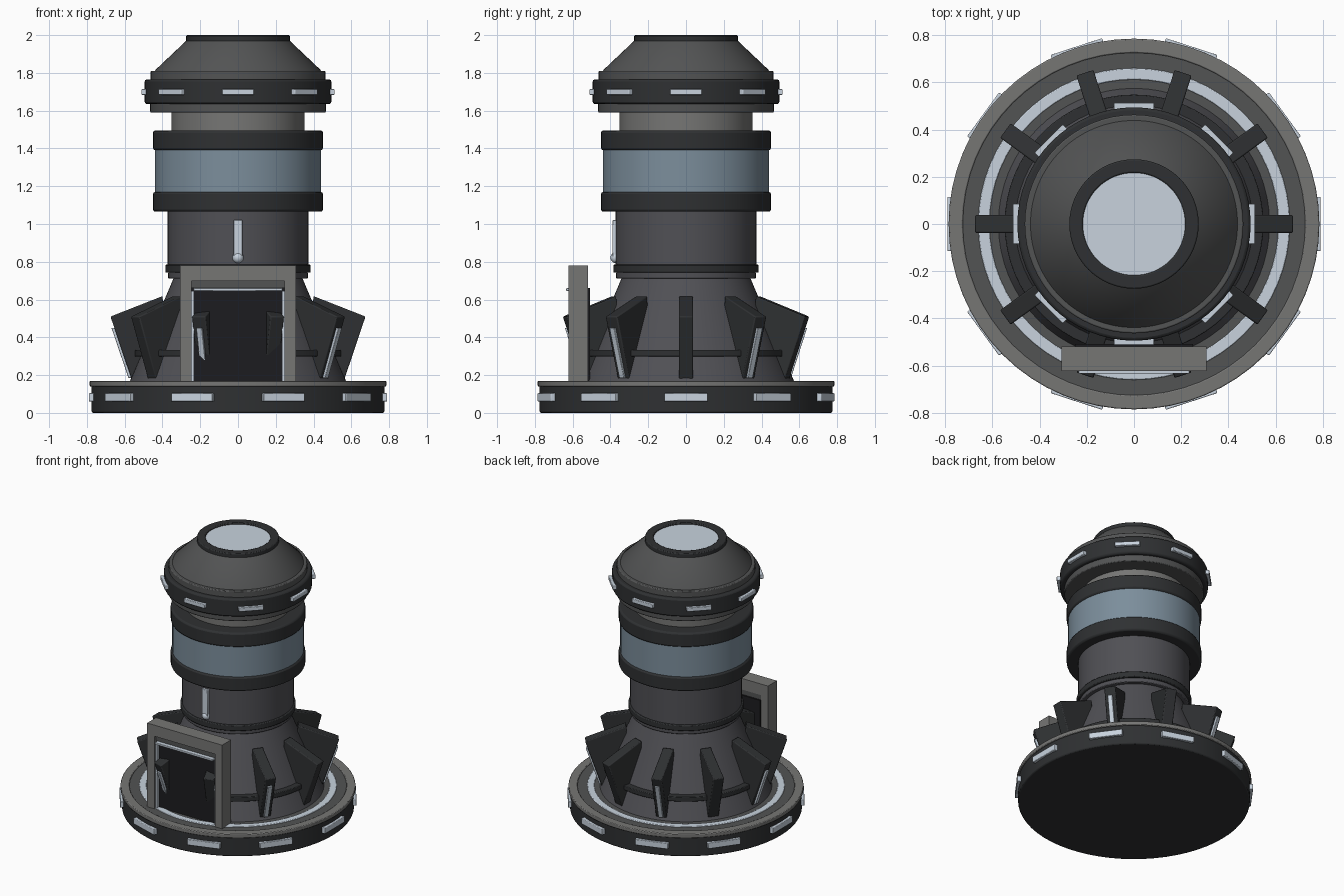
import bpy, bmesh, math
from mathutils import Matrix, Vector

if "Cube" in bpy.data.objects:
    bpy.data.objects.remove(bpy.data.objects["Cube"])


def material(name, r, g, b):
    m = bpy.data.materials.new(name)
    m.diffuse_color = (r, g, b, 1)
    m.use_nodes = True
    m.node_tree.nodes["Principled BSDF"].inputs["Base Color"].default_value = m.diffuse_color
    return m


BLACK = material("black_metal", 0.028, 0.03, 0.032)
BODY = material("dark_metal", 0.08, 0.08, 0.09)
SLATE = material("slate_metal", 0.085, 0.087, 0.088)
GREY = material("grey_metal", 0.18, 0.18, 0.175)
LIGHT = material("pale_light", 0.58, 0.65, 0.73)
GLASS = material("blue_glass", 0.2, 0.27, 0.33)
DOOR = material("door_black", 0.012, 0.012, 0.014)


def finish(name, bm, mat, bevel=0.0):
    bmesh.ops.recalc_face_normals(bm, faces=bm.faces)
    me = bpy.data.meshes.new(name)
    bm.to_mesh(me)
    bm.free()
    me.materials.append(mat)
    ob = bpy.data.objects.new(name, me)
    bpy.context.collection.objects.link(ob)
    bpy.ops.object.select_all(action='DESELECT')
    ob.select_set(True)
    bpy.context.view_layer.objects.active = ob
    if bevel:
        mod = ob.modifiers.new("bevel", 'BEVEL')
        mod.width, mod.segments = bevel, 2
        mod.limit_method, mod.angle_limit = 'ANGLE', math.radians(40)
    bpy.ops.object.shade_smooth_by_angle(angle=math.radians(35))
    return ob


def lathe(name, profile, mat, bevel=0.0, closed=False, n=64):
    """Spin (radius, z) points round z; open profiles are capped."""
    bm = bmesh.new()
    rings = [[bm.verts.new((r * math.cos(2 * math.pi * i / n),
                            r * math.sin(2 * math.pi * i / n), z)) for i in range(n)]
             for r, z in profile]
    pairs = list(zip(rings, rings[1:]))
    if closed:
        pairs.append((rings[-1], rings[0]))
    for a, b in pairs:
        for i in range(n):
            j = (i + 1) % n
            bm.faces.new((a[i], a[j], b[j], b[i]))
    if not closed:
        bm.faces.new(rings[0])
        bm.faces.new(rings[-1])
    return finish(name, bm, mat, bevel)


def disc(name, r, z0, z1, mat, bevel=0.0):
    return lathe(name, [(r, z0), (r, z1)], mat, bevel)


def ring(name, r0, r1, z0, z1, mat, bevel=0.0):
    return lathe(name, [(r0, z0), (r1, z0), (r1, z1), (r0, z1)], mat, bevel, True)


def box(name, lo, hi, mat, bevel=0.0, turn=0.0):
    """Box between two corners, turned round the z axis."""
    lo, hi = Vector(lo), Vector(hi)
    bm = bmesh.new()
    bmesh.ops.create_cube(bm, size=1, matrix=Matrix.Translation((lo + hi) / 2)
                          @ Matrix.Diagonal((*(hi - lo), 1)))
    bm.transform(Matrix.Rotation(turn, 4, 'Z'))
    return finish(name, bm, mat, bevel)


def plate(name, outline, width, mat, bevel=0.0, turn=0.0):
    """Radial plate: (radius, z) outline given a thickness."""
    bm = bmesh.new()
    f = bm.faces.new([bm.verts.new((r, -width / 2, z)) for r, z in outline])
    ext = bmesh.ops.extrude_face_region(bm, geom=[f])["geom"]
    bmesh.ops.translate(bm, vec=(0, width, 0),
                        verts=[v for v in ext if isinstance(v, bmesh.types.BMVert)])
    bm.transform(Matrix.Rotation(turn, 4, 'Z'))
    return finish(name, bm, mat, bevel)


# Base
disc("base_disc", 0.775, 0.0, 0.155, BLACK, 0.008)
ring("base_rim", 0.725, 0.785, 0.14, 0.17, GREY, 0.005)
ring("base_floor_ring", 0.655, 0.73, 0.14, 0.163, SLATE)
ring("base_light_ring", 0.612, 0.66, 0.14, 0.168, LIGHT, 0.004)
ring("base_inner_ring", 0.55, 0.614, 0.14, 0.163, SLATE)

# Tower
lathe("lower_cone", [(0.58, 0.15), (0.338, 0.72)], BODY)
ring("cone_band", 0.45, 0.548, 0.298, 0.332, BLACK, 0.004)
disc("collar_lower", 0.37, 0.712, 0.745, BODY, 0.005)
disc("collar", 0.385, 0.742, 0.785, BLACK, 0.006)
disc("column", 0.373, 0.78, 1.07, BODY)
disc("lower_window_band", 0.45, 1.065, 1.17, BLACK, 0.012)
disc("window_drum", 0.44, 1.165, 1.395, GLASS)
disc("upper_window_band", 0.45, 1.39, 1.495, BLACK, 0.012)
disc("neck", 0.352, 1.49, 1.595, GREY, 0.006)

# Head
disc("head_lower_plate", 0.465, 1.59, 1.64, SLATE, 0.006)
disc("head_ring", 0.494, 1.635, 1.766, BLACK, 0.012)
disc("head_upper_plate", 0.463, 1.76, 1.81, SLATE, 0.006)
lathe("head_cone", [(0.44, 1.805), (0.437, 1.816), (0.272, 1.972)], SLATE)
ring("top_rim", 0.217, 0.274, 1.96, 2.0, BLACK, 0.006)
disc("top_light", 0.222, 1.955, 1.988, LIGHT)

# Lights round the base and head
for i in range(10):
    box(f"base_light_{i}", (0.74, -0.115, 0.06), (0.79, 0.115, 0.104), LIGHT, 0.004,
        math.radians(36 * i))
for i in range(8):
    box(f"head_light_{i}", (0.47, -0.085, 1.684), (0.512, 0.085, 1.714), LIGHT, 0.004,
        math.radians(45 * i))

# Buttress fins, every second one with a light strip
for i in range(10):
    a = math.radians(36 * i)
    plate(f"fin_{i}", [(0.36, 0.16), (0.557, 0.16), (0.675, 0.51), (0.40, 0.618)],
          0.076, BLACK, 0.006, a)
    if i % 2:
        plate(f"fin_light_{i}", [(0.55, 0.185), (0.58, 0.185), (0.67, 0.45), (0.64, 0.45)],
              0.032, LIGHT, 0.003, a)

# Column light on the front
box("column_light", (-0.024, -0.39, 0.815), (0.024, -0.36, 1.02), LIGHT, 0.004)
bm = bmesh.new()
bmesh.ops.create_uvsphere(bm, u_segments=16, v_segments=10, radius=0.03,
                          matrix=Matrix.Translation((0, -0.37, 0.822)))
finish("column_lamp", bm, LIGHT)

# Doorway
for s, side in ((-1, "left"), (1, "right")):
    x0, x1 = sorted((s * 0.247, s * 0.306))
    box(f"door_post_{side}", (x0, -0.622, 0.02), (x1, -0.518, 0.72), GREY)
    x0, x1 = sorted((s * 0.234, s * 0.249))
    box(f"door_side_light_{side}", (x0, -0.61, 0.16), (x1, -0.57, 0.645), LIGHT)
box("door_lintel", (-0.306, -0.622, 0.698), (0.306, -0.518, 0.78), GREY)
box("door_header", (-0.247, -0.605, 0.66), (0.247, -0.52, 0.70), SLATE)
box("door_top_light", (-0.235, -0.634, 0.645), (0.235, -0.59, 0.66), LIGHT, 0.003)
box("door_panel", (-0.249, -0.586, 0.1), (0.249, -0.508, 0.662), DOOR)
